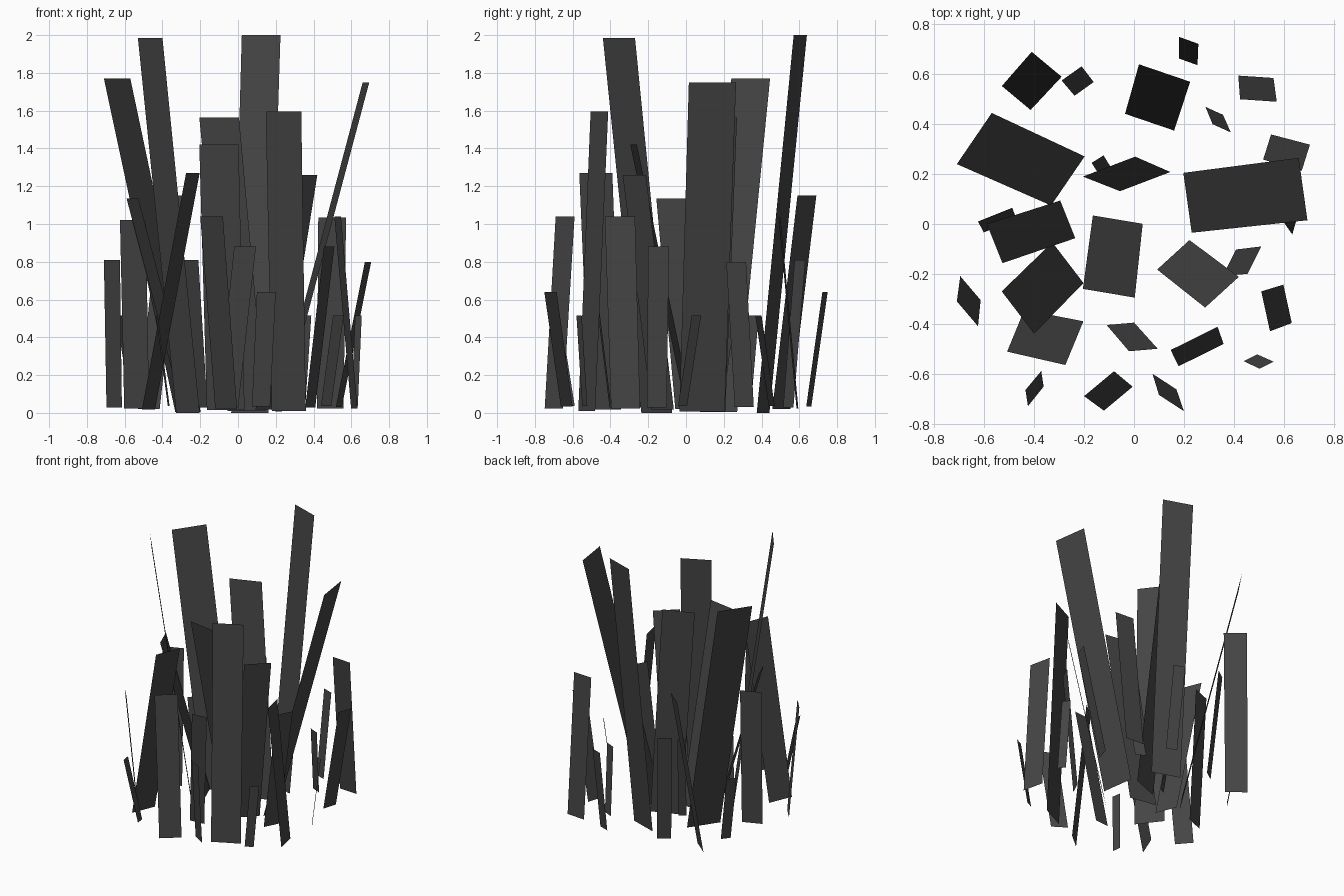
import bpy

# dark grey shared by all blades
mat = bpy.data.materials.new("dark_grey")
mat.diffuse_color = (0.06, 0.06, 0.06, 1)


def blade(name, x0, y0, x1, y1, dx, dy, h):
    """Flat leaning blade: top edge ends, shift from top edge to root edge, height."""
    z0 = 0.05 - 0.025 * h
    cx, cy = (x0 + x1) / 2, (y0 + y1) / 2
    k = 0.96  # slightly narrower root
    root = [(cx + (x - cx) * k + dx, cy + (y - cy) * k + dy, z0)
            for x, y in ((x0, y0), (x1, y1))]
    verts = root + [(x1, y1, h), (x0, y0, h)]
    me = bpy.data.meshes.new(name)
    me.from_pydata(verts, [], [(0, 1, 2, 3)])
    me.materials.append(mat)
    bpy.context.collection.objects.link(bpy.data.objects.new(name, me))


# tall blades in the middle of the tuft
tall = [
    (-.71, .24, -.57, .445, .375, -.17, 1.77),
    (-.53, -.27, -.40, -.44, .20, .20, 1.985),
    (.02, .64, .225, .57, -.06, -.197, 2.0),
    (-.205, .19, .005, .27, .145, -.06, 1.565),
    (-.205, -.26, .003, -.295, .036, .295, 1.42),
    (.147, -.505, .335, -.412, .028, -.067, 1.595),
    (.66, .265, .695, .015, -.463, -.055, 1.75),
]

# medium blades
medium = [
    (-.275, -.565, -.203, -.39, -.235, .05, 1.27),
    (.285, -.335, .42, -.212, -.195, .15, 1.26),
    (-.59, .0, -.527, -.157, .293, .097, 1.135),
    (-.625, .01, -.488, .065, .02, -.045, 1.02),
    (-.2, -.69, -.08, -.59, .077, -.06, 1.04),
    (.425, .5, .572, .49, -.01, .095, 1.035),
    (.51, -.27, .545, -.43, .088, .03, 1.04),
    (-.41, .69, -.29, .59, -.122, -.135, 1.15),
]

# short blades around the rim
short = [
    (.51, -.09, .455, -.2, -.1, -.01, .88),
    (-.02, -.51, .095, -.5, -.092, .105, .88),
    (.1, -.685, .2, -.75, -.028, .086, .64),
    (-.71, -.31, -.625, -.41, .012, .103, .81),
    (-.29, .575, -.21, .632, .05, -.062, .81),
    (.705, .318, .672, .213, -.155, .043, .80),
    (.503, -.58, .56, -.552, -.065, .03, .515),
    (.62, .08, .655, .03, -.02, -.073, .515),
    (.315, .4, .388, .367, -.03, .07, .515),
    (.18, .75, .258, .722, -.002, -.086, .64),
    (-.435, -.665, -.425, -.73, .063, .077, .515),
    (-.17, .245, -.122, .275, .05, -.08, .64),
    (-.645, .33, -.6, .385, .075, -.04, .515),
]

for group, rows in (("tall", tall), ("medium", medium), ("short", short)):
    for i, row in enumerate(rows, 1):
        blade(f"{group}_grass_blade_{i:02d}", *row)
